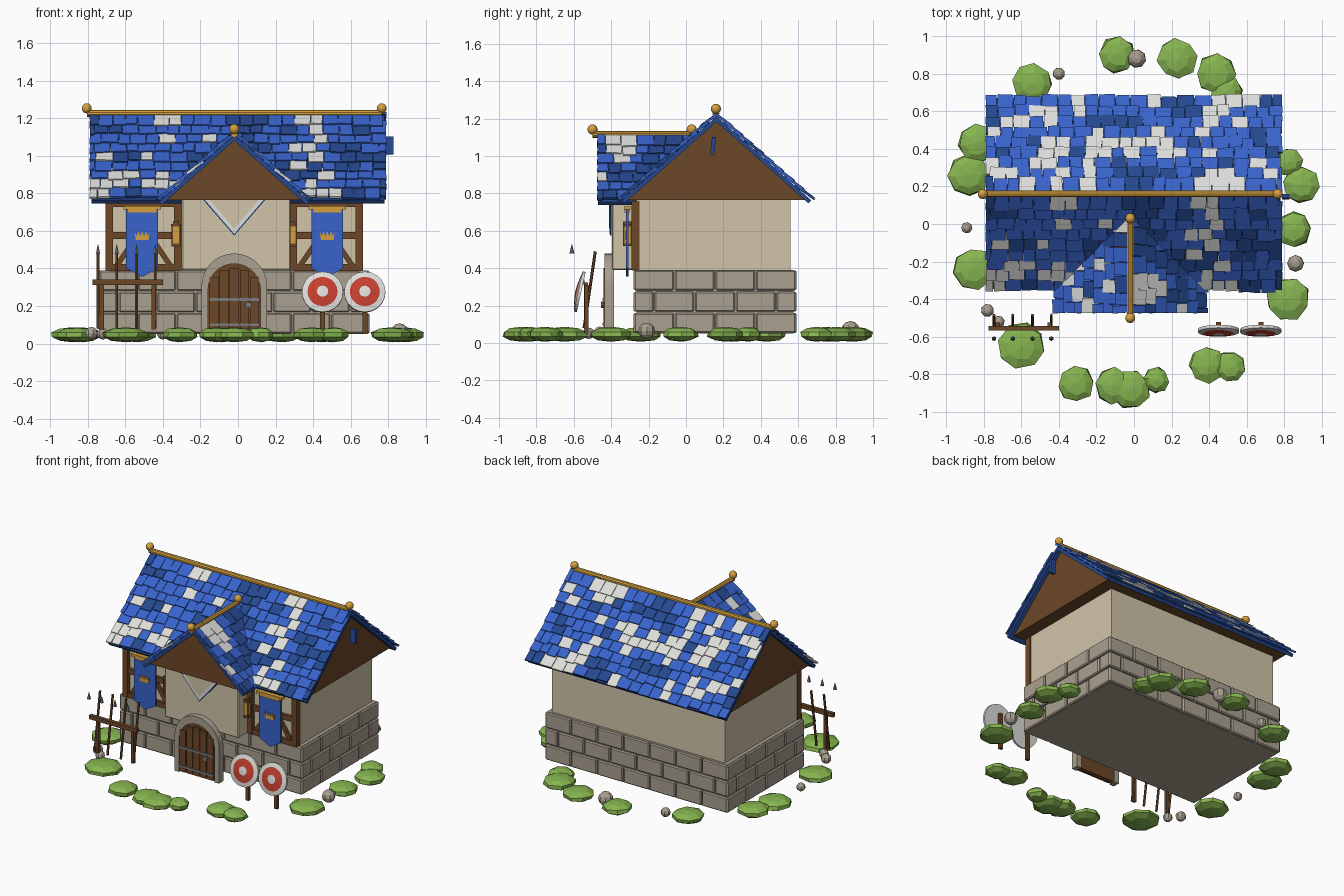
import bpy, bmesh, math, random
from mathutils import Matrix, Vector, noise

random.seed(4)
old = bpy.data.objects.get("Cube")
if old:
    bpy.data.objects.remove(old, do_unlink=True)


def material(name, r, g, b):
    m = bpy.data.materials.new(name)
    m.use_nodes = True
    m.diffuse_color = (r, g, b, 1)
    m.node_tree.nodes["Principled BSDF"].inputs["Base Color"].default_value = (r, g, b, 1)
    return m


BLUE = material("roof blue", .04, .125, .6)
NAVY = material("deep blue", .018, .065, .28)
PALE = material("pale white", .72, .72, .7)
GOLD = material("gold", .66, .35, .05)
WOOD = material("brown wood", .15, .063, .02)
PLASTER = material("cream plaster", .64, .56, .4)
STONE = material("warm stone", .4, .35, .28)
GREEN = material("leaf green", .24, .46, .08)
RED = material("shield red", .56, .05, .03)
METAL = material("dull metal", .2, .2, .21)


def finish(name, bm, *mats, bevel=0, smooth=False):
    mesh = bpy.data.meshes.new(name)
    bmesh.ops.recalc_face_normals(bm, faces=bm.faces)
    for f in bm.faces:
        f.smooth = smooth
    bm.to_mesh(mesh)
    bm.free()
    for m in mats:
        mesh.materials.append(m)
    ob = bpy.data.objects.new(name, mesh)
    bpy.context.scene.collection.objects.link(ob)
    if bevel:
        mod = ob.modifiers.new("soft edges", "BEVEL")
        mod.width, mod.segments = bevel, 1
    return ob


def box(bm, centre, size, rot=None, index=0):
    mat = Matrix.Translation(centre) @ (rot or Matrix()) @ Matrix.Diagonal((*size, 1))
    verts = bmesh.ops.create_cube(bm, size=1, matrix=mat)["verts"]
    for f in {f for v in verts for f in v.link_faces}:
        f.material_index = index


def span(bm, lo, hi):
    lo, hi = Vector(lo), Vector(hi)
    box(bm, (lo + hi) / 2, hi - lo)


def rod(bm, a, b, r1, r2=None, sides=10):
    a, b = Vector(a), Vector(b)
    rot = (b - a).to_track_quat("Z", "Y").to_matrix().to_4x4()
    bmesh.ops.create_cone(bm, cap_ends=True, segments=sides, radius1=r1,
                          radius2=r1 if r2 is None else r2, depth=(b - a).length,
                          matrix=Matrix.Translation((a + b) / 2) @ rot)


def prism(bm, pts, lo, hi, axis="y"):
    """Extrude a flat outline (side, z) along x or y."""
    def place(p, d):
        return (p[0], d, p[1]) if axis == "y" else (d, p[0], p[1])
    face = bm.faces.new([bm.verts.new(place(p, lo)) for p in pts])
    new = bmesh.ops.extrude_face_region(bm, geom=[face])["geom"]
    for v in new:
        if isinstance(v, bmesh.types.BMVert):
            v.co = place((v.co.x if axis == "y" else v.co.y, v.co.z), hi)


def ball(bm, centre, r, squash=1, seg=14, rings=8, turn=0):
    mat = Matrix.Translation(centre) @ Matrix.Rotation(turn, 4, "Z") @ Matrix.Diagonal((r, r, r * squash, 1))
    bmesh.ops.create_uvsphere(bm, u_segments=seg, v_segments=rings, radius=1, matrix=mat)


CX, CY = -.02, .155

# Stone base: core plus running-bond blocks on all four sides
bm = bmesh.new()
span(bm, (-.725, -.265, .05), (.685, .575, .39))
finish("base_core", bm, STONE)
bm = bmesh.new()
COURSE = .114
for row in range(3):
    z = .05 + COURSE * (row + .5)
    for half, depth, axis in ((.72, .435, "x"), (.435, .72, "y")):
        cuts = [-half]
        step = 2 * half / round(2 * half / .2)
        u = -half + step * (.5 if row % 2 else 1)
        while u < half - .03:
            cuts.append(u)
            u += step
        cuts.append(half)
        for a, b in zip(cuts, cuts[1:]):
            for side in (-1, 1):
                d = side * (depth - .02)
                long, mid = b - a - .007, (a + b) / 2
                if axis == "x":
                    box(bm, (CX + mid, CY + d, z), (long, .04, COURSE - .007))
                else:
                    box(bm, (CX + d, CY + mid, z), (.04, long, COURSE - .007))
finish("base_stones", bm, STONE, bevel=.007)

# Plaster walls
bm = bmesh.new()
span(bm, (-.7, -.265, .38), (.66, .56, .78))
finish("upper_wall", bm, PLASTER)
bm = bmesh.new()
span(bm, (-.3, -.395, .39), (.28, -.25, .78))
finish("porch_wall", bm, PLASTER, bevel=.006)

# Timber framing either side of the porch
bm = bmesh.new()
for inner, outer in ((-.32, -.685), (.295, .645)):
    lo, hi = min(inner, outer), max(inner, outer)
    mid = (lo + hi) / 2
    for x in (inner, outer):
        box(bm, (x, -.27, .575), (.04, .045, .37))
    for z in (.405, .575, .745):
        box(bm, (mid, -.27, z), (hi - lo, .035, .036))
    for end in (inner, outer):
        box(bm, ((mid + end) / 2, -.268, .49), (.028, .03, .2),
            Matrix.Rotation(.6 if end < mid else -.6, 4, "Y"))
finish("timber_frame", bm, WOOD)

# Gable bodies beneath the roofs
bm = bmesh.new()
prism(bm, [(-.335, .765), (.65, .765), (.158, 1.195)], -.75, .75, "x")
finish("main_gable", bm, WOOD)
bm = bmesh.new()
prism(bm, [(-.405, .765), (.365, .765), (CX, 1.09)], -.45, .12)
finish("porch_gable", bm, WOOD)


def main_roof_y(z):
    return -.345 + (z - .755) / .9


def tiled_slope(name, ridge, along, down, length, clip=False):
    """Boarded slope covered by overlapping rows of tiles."""
    ridge, along, down = Vector(ridge), Vector(along), Vector(down)
    run, down = down.length, down.normalized()
    normal = along.cross(down)
    if normal.z < 0:
        normal = -normal
    base = Matrix((along, down, normal)).transposed().to_4x4()
    bm = bmesh.new()
    if not clip:
        box(bm, ridge + along * length / 2 + down * run / 2 - normal * .004,
            (length - .02, run, .022), base, 1)
    else:
        box(bm, ridge + along * .17 + down * run / 2 - normal * .004, (.33, run, .022), base, 1)
    rows = round(run / .077)
    pitch = (run - .02) / rows
    for row in range(rows):
        u = -random.random() * .06
        while u < length - .02:
            w = random.uniform(.06, .095)
            a, b = max(u, 0), min(u + w, length)
            u += w
            v = (row + .5) * pitch + random.uniform(-.008, .012)
            spot = ridge + along * (a + b) / 2 + down * v + normal * .018
            if b - a < .02 or (clip and spot.y > main_roof_y(spot.z) + .05):
                continue
            patch = noise.noise(spot * 6.5) + random.uniform(-.25, .25)
            index = 2 if patch > .27 else 1 if patch < -.2 else 0
            tilt = Matrix.Rotation(.1, 4, "X") @ Matrix.Rotation(random.uniform(-.06, .06), 4, "Z")
            if (base.to_3x3() @ Vector((0, 0, 1))).dot(normal) < 0:
                tilt.transpose()
            box(bm, spot, (b - a - .003, pitch + .035, .013), base @ tilt, index)
    return finish(name, bm, BLUE, NAVY, PALE)


tiled_slope("main_roof_front", (-.79, .165, 1.205), (1, 0, 0), (0, -.505, -.447), 1.58)
tiled_slope("main_roof_back", (-.79, .16, 1.205), (1, 0, 0), (0, .505, -.447), 1.58)
for side, label in ((-1, "right"), (1, "left")):
    tiled_slope("porch_roof_" + label, (CX, -.475, 1.1), (0, 1, 0), (side * .395, 0, -.35), .55, True)
bm = bmesh.new()
box(bm, (.808, .145, 1.055), (.04, .022, .095), Matrix.Rotation(-.1, 4, "X"))
finish("loose_tile", bm, NAVY)

# Gold ridge poles with ball ends
bm = bmesh.new()
for a, b in (((-.805, .16, 1.225), (.765, .16, 1.225)), ((CX, -.5, 1.115), (CX, .03, 1.115))):
    rod(bm, a, b, .018)
    for end in (a, b):
        ball(bm, Vector(end) + Vector((0, 0, .027)), .027)
ob = finish("ridge_poles", bm, GOLD)
bpy.context.view_layer.objects.active = ob
ob.select_set(True)
bpy.ops.object.shade_smooth_by_angle()
ob.select_set(False)


def arch(r, bottom, spring, steps=14):
    curve = [(CX + r * math.cos(math.pi * i / steps), spring + r * math.sin(math.pi * i / steps))
             for i in range(steps + 1)]
    return [(CX + r, bottom)] + curve + [(CX - r, bottom)]


# Door with stone surround, planks, iron bands and a ring
bm = bmesh.new()
outer, inner = arch(.175, .05, .305), arch(.14, .05, .285)
for i in range(len(outer) - 1):
    prism(bm, [outer[i], outer[i + 1], inner[i + 1], inner[i]], -.435, -.385)
bmesh.ops.remove_doubles(bm, verts=bm.verts, dist=.0005)
finish("door_arch", bm, STONE)
bm = bmesh.new()
prism(bm, arch(.142, .055, .285), -.425, -.395)
for i in range(5):
    x = (i - 2) * .054
    top = .285 + math.sqrt(.138 ** 2 - max(abs(x) - .005, 0) ** 2) - .022
    span(bm, (CX + x - .024, -.44, .06), (CX + x + .024, -.42, top))
finish("door", bm, WOOD)
bm = bmesh.new()
for z in (.1, .235):
    box(bm, (CX, -.441, z), (.27, .012, .014))
rod(bm, (.055, -.455, .205), (.055, -.44, .205), .017)
finish("door_iron", bm, METAL)

# Pennant above the door
bm = bmesh.new()
prism(bm, [(CX - .165, .765), (CX + .165, .765), (CX, .575)], -.406, -.398)
finish("pennant_trim", bm, NAVY)
bm = bmesh.new()
prism(bm, [(CX - .158, .767), (CX + .158, .767), (CX, .583)], -.409, -.4)
finish("pennant_border", bm, PALE)
bm = bmesh.new()
prism(bm, [(CX - .133, .768), (CX + .133, .768), (CX, .612)], -.412, -.402)
finish("pennant_cloth", bm, PLASTER)

# Banners with rods and crown emblems, and lanterns
for label, x, lamp in (("right", -.51, -.33), ("left", .475, .288)):
    bm = bmesh.new()
    prism(bm, [(x - .085, .715), (x + .085, .715), (x + .085, .4), (x, .355), (x - .085, .4)], -.32, -.308)
    finish("banner_" + label, bm, BLUE)
    bm = bmesh.new()
    box(bm, (x, -.315, .722), (.2, .035, .018))
    box(bm, (x, -.315, .705), (.15, .025, .016))
    crown = [(x + .034, .552), (x - .034, .552)]
    crown += [(x - .04 + i * .01, .597 if i % 2 == 0 else .572) for i in range(9)]
    prism(bm, crown, -.326, -.318)
    finish("banner_gold_" + label, bm, GOLD)
    bm = bmesh.new()
    for z, w in ((.525, .05), (.63, .054), (.642, .03)):
        box(bm, (lamp, -.312, z), (w, .05, .014))
    for dx in (-.021, .021):
        for dy in (-.02, .02):
            box(bm, (lamp + dx, -.312 + dy, .578), (.008, .008, .11))
    finish("lantern_frame_" + label, bm, WOOD)
    bm = bmesh.new()
    box(bm, (lamp, -.312, .578), (.036, .036, .1))
    finish("lantern_glass_" + label, bm, GOLD)

# Spear rack
bm = bmesh.new()
span(bm, (-.775, -.568, .312), (-.4, -.542, .34))
for x in (-.725, -.45):
    box(bm, (x, -.535, .2), (.022, .022, .25))
tips = bmesh.new()
for x in (-.745, -.645, -.54, -.44):
    rod(bm, (x, -.545, .08), (x, -.485, .49), .008, sides=6)
    rod(tips, (x, -.61, .48), (x, -.61, .532), .013, 0, 6)
finish("spear_rack", bm, WOOD)
finish("spear_tips", tips, METAL)

# Round shields leaning on posts, coloured in rings
posts = bmesh.new()
for label, x in (("right", .45), ("left", .675)):
    bm = bmesh.new()
    rings = [(0, .012), (.11, .012), (.11, -.004), (.08, -.01), (.03, -.018), (0, -.02)]
    edges = []
    verts = [bm.verts.new((r, y, 0)) for r, y in rings]
    edges = [bm.edges.new(p) for p in zip(verts, verts[1:])]
    bmesh.ops.spin(bm, geom=verts + edges, cent=(0, 0, 0), axis=(0, 1, 0), angle=math.tau, steps=20)
    bmesh.ops.remove_doubles(bm, verts=bm.verts, dist=.0005)
    for f in bm.faces:
        c = f.calc_center_median()
        f.material_index = int(c.y < 0 and .03 < math.hypot(c.x, c.z) < .08)
    ob = finish("shield_" + label, bm, PALE, RED)
    ob.location, ob.rotation_euler = (x, -.572, .275), (-.22, 0, 0)
    box(posts, (x, -.532, .18), (.026, .02, .26))
finish("shield_posts", posts, WOOD)

# Low bushes around the house
bm = bmesh.new()
for x, y, r in ((-.54, .75, .11), (-.83, .43, .11), (-.88, .26, .115), (-.85, -.24, .115), (-.6, -.65, .13),
                (-.31, -.85, .1), (-.11, -.86, .1), (-.02, -.88, .11), (.12, -.83, .07), (.39, -.75, .1),
                (.51, -.76, .085), (.82, -.4, .12), (.85, -.03, .1), (.89, .21, .1), (.82, .33, .08),
                (.44, .8, .11), (.49, .7, .09), (.23, .88, .11), (-.09, .9, .1)):
    ball(bm, (x, y, .047), r, .04 / r, 8, 5, random.random())
for v in bm.verts:
    v.co += Vector((random.uniform(-.007, .007), random.uniform(-.007, .007), 0))
finish("bushes", bm, GREEN)

# Scattered rocks
bm = bmesh.new()
for x, y, r in ((.015, .88, .05), (-.4, .8, .033), (-.89, -.02, .03), (.86, -.21, .045),
                (-.78, -.46, .035), (-.72, -.52, .032)):
    ball(bm, (x, y, r + .02), r, .95, 8, 6, random.random())
finish("rocks", bm, STONE)
